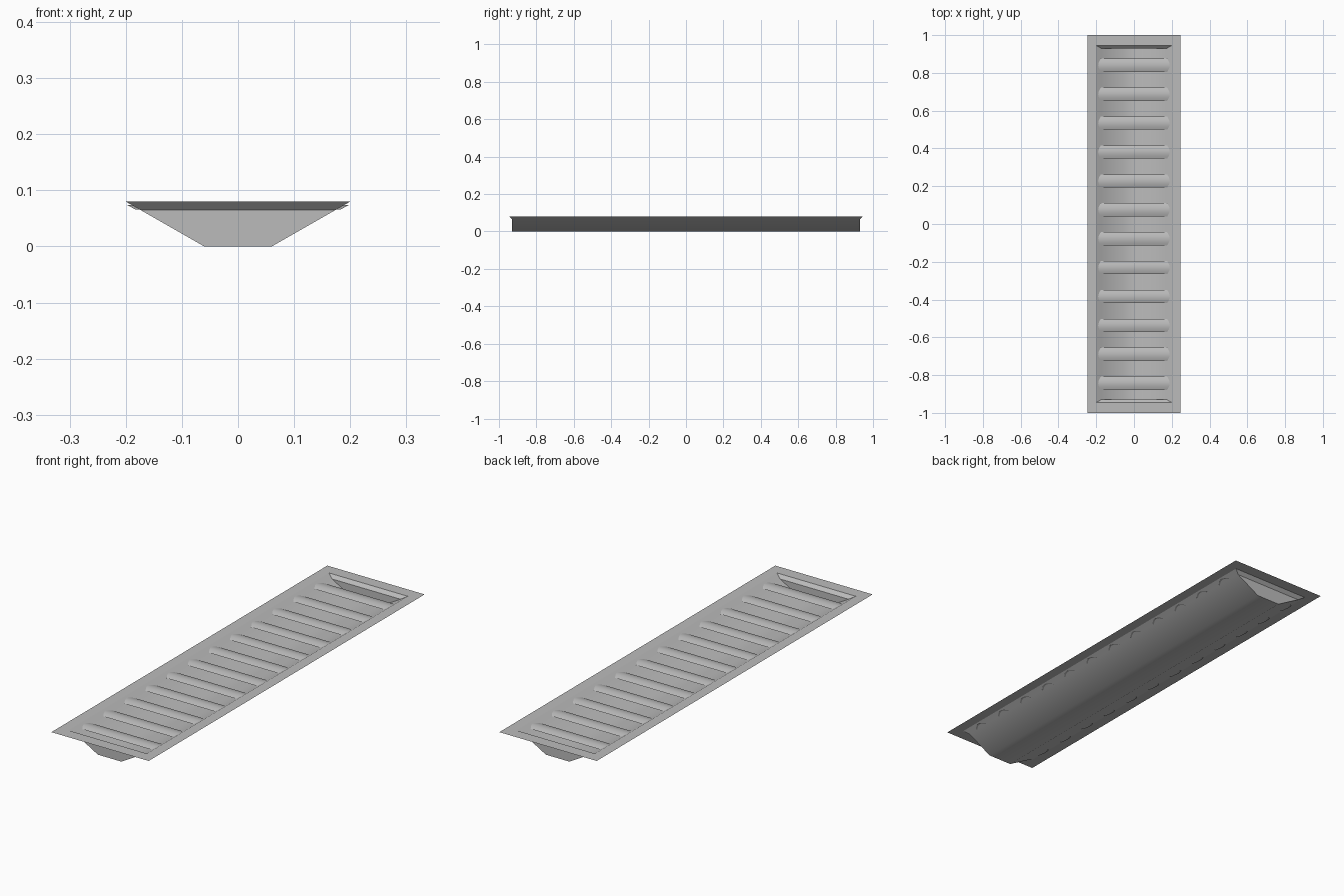
import bpy
import math

cube = bpy.data.objects.get("Cube")
if cube:
    bpy.data.objects.remove(cube)

metal = bpy.data.materials.new("grey metal")
metal.use_nodes = True
GREY = (0.5, 0.5, 0.5, 1)
metal.diffuse_color = GREY
metal.node_tree.nodes["Principled BSDF"].inputs["Base Color"].default_value = GREY

TOP, RIM_X, RIM_Y = 0.08, 0.2, 0.945       # opening of the tray
CAP_Y, CAP_Z, FLOOR_X = 0.93, 0.065, 0.06  # end walls and floor
CAP_X = FLOOR_X + (RIM_X - FLOOR_X) * CAP_Z / TOP


def make(name, verts, faces, smooth=False):
    mesh = bpy.data.meshes.new(name)
    mesh.from_pydata(verts, [], faces)
    mesh.materials.append(metal)
    for p in mesh.polygons:
        p.use_smooth = smooth
    obj = bpy.data.objects.new(name, mesh)
    bpy.context.collection.objects.link(obj)
    return obj


def rectangle(x, y, z):
    return [(-x, -y, z), (x, -y, z), (x, y, z), (-x, y, z)]


# Flat flange around the opening
make("flange", rectangle(0.247, 1, TOP) + rectangle(RIM_X, RIM_Y, TOP),
     [(i, (i + 1) % 4, (i + 1) % 4 + 4, i + 4) for i in range(4)])

# Trough: two sloping walls and a floor, softly shaded
half = [(RIM_X, RIM_Y, TOP), (CAP_X, CAP_Y, CAP_Z), (FLOOR_X, CAP_Y, 0)]
edge = [(-x, y, z) for x, y, z in half] + half[::-1]
n = len(edge)
make("trough", [(x, -y, z) for x, y, z in edge] + edge,
     [(i, i + 1, i + 1 + n, i + n) for i in range(n - 1)], smooth=True)

# End walls, each with a flared lip
for name, s in (("front", -1), ("back", 1)):
    ring = [(x, s * y, z) for x, y, z in edge]
    faces = [(1, 2, 3, 4), (0, 1, 4, 5)]
    if s < 0:
        faces = [f[::-1] for f in faces]
    make(name + "_end_wall", ring, faces)

# Arched slats whose pointed ends pass through the walls
STEPS = 8
for k in range(12):
    y0 = 0.84 - k * 0.153
    verts = []
    for i in range(STEPS + 1):
        t = 2 * i / STEPS - 1
        rise = math.cos(t * math.pi / 2)
        x, z = 0.183 + 0.015 * rise, 0.066 + 0.008 * rise
        verts += [(-x, y0 + 0.035 * t, z), (x, y0 + 0.035 * t, z)]
    make("slat_%02d" % (k + 1), verts,
         [(2 * i, 2 * i + 1, 2 * i + 3, 2 * i + 2) for i in range(STEPS)], smooth=True)
